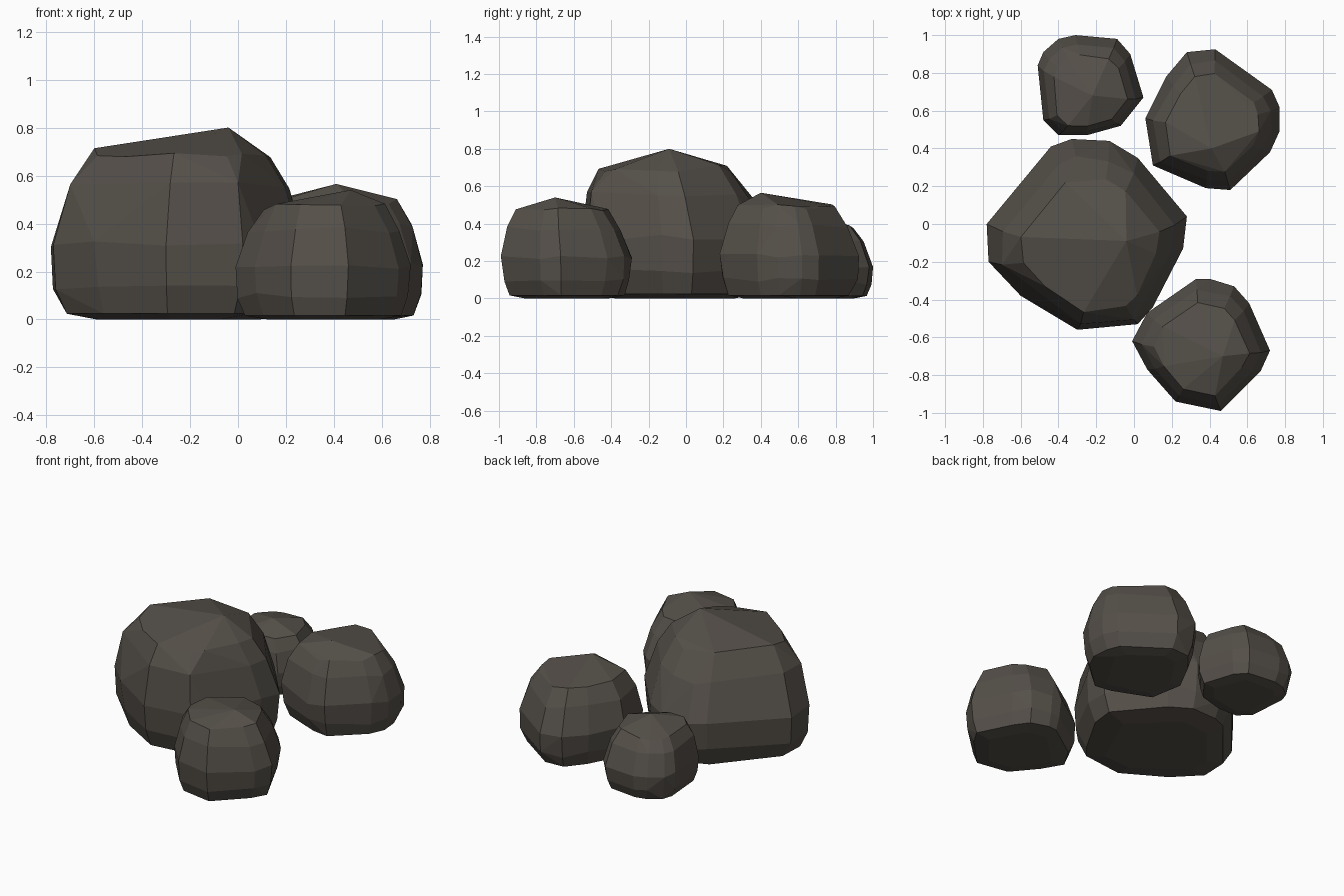
import bpy
import bmesh
import random
from math import radians
from mathutils import Vector

cube = bpy.data.objects.get("Cube")
if cube:
    bpy.data.objects.remove(cube, do_unlink=True)

random.seed(4)

# Single stone colour shared by all boulders
STONE = (0.09, 0.079, 0.066, 1.0)
stone = bpy.data.materials.new("dark_grey_brown_stone")
stone.use_nodes = True
stone.diffuse_color = STONE
shader = stone.node_tree.nodes["Principled BSDF"]
shader.inputs["Base Color"].default_value = STONE
shader.inputs["Roughness"].default_value = 0.9

# Shared boulder profile: height as a share of the total, outline scale
PROFILE = [(0, 0.65), (0.03, 0.88), (0.18, 0.97), (0.4, 1), (0.69, 0.87), (0.87, 0.7)]


def make_boulder(name, outline, peak, lean):
    """Hull a stack of scaled outlines up to an off-centre peak."""
    points = [Vector(p) for p in outline]
    low = Vector((min(p.x for p in points), min(p.y for p in points)))
    high = Vector((max(p.x for p in points), max(p.y for p in points)))
    centre = (low + high) / 2
    height = peak[2]

    bm = bmesh.new()
    bm.verts.new(peak)
    for share, scale in PROFILE:
        shift = Vector(lean) * max(0, share - 0.4)
        for p in points:
            # Slight unevenness chips the facets; the widest ring stays exact
            chip = 1 if scale == 1 else random.uniform(0.97, 1.02)
            spot = centre + shift + (p - centre) * scale * chip
            lift = random.uniform(-0.025, 0.025) if share > 0.1 else 0
            bm.verts.new((spot.x, spot.y, height * (share + lift)))

    hull = bmesh.ops.convex_hull(bm, input=bm.verts[:])
    spare = {g for g in hull["geom_interior"] + hull["geom_unused"]
             if isinstance(g, bmesh.types.BMVert)}
    bmesh.ops.delete(bm, geom=list(spare), context="VERTS")
    # Merge nearly level facets into broad chiselled planes
    bmesh.ops.dissolve_limit(bm, angle_limit=radians(7),
                             verts=bm.verts[:], edges=bm.edges[:])
    bmesh.ops.recalc_face_normals(bm, faces=bm.faces[:])

    mesh = bpy.data.meshes.new(name)
    bm.to_mesh(mesh)
    bm.free()
    mesh.materials.append(stone)
    boulder = bpy.data.objects.new(name, mesh)
    bpy.context.collection.objects.link(boulder)
    return boulder


# Large main boulder
make_boulder(
    "large_boulder",
    [(-0.78, 0), (-0.44, 0.41), (-0.33, 0.45), (-0.13, 0.44), (0.02, 0.35),
     (0.28, 0.04), (0.26, -0.13), (0.1, -0.44), (0.02, -0.53), (-0.3, -0.56),
     (-0.6, -0.38), (-0.77, -0.2)],
    peak=(-0.04, -0.09, 0.8), lean=(0.04, -0.11))

# Boulder at the back on the +x side
make_boulder(
    "back_left_boulder",
    [(0.06, 0.56), (0.17, 0.78), (0.28, 0.91), (0.43, 0.925), (0.73, 0.71),
     (0.77, 0.62), (0.77, 0.49), (0.72, 0.38), (0.51, 0.18), (0.38, 0.19),
     (0.1, 0.31)],
    peak=(0.41, 0.4, 0.565), lean=(0, -0.04))

# Boulder at the front on the +x side
make_boulder(
    "front_left_boulder",
    [(-0.01, -0.62), (0.07, -0.47), (0.33, -0.29), (0.4, -0.29), (0.53, -0.33),
     (0.61, -0.42), (0.72, -0.67), (0.67, -0.78), (0.46, -0.99), (0.22, -0.94),
     (0.07, -0.77)],
    peak=(0.47, -0.7, 0.54), lean=(0, -0.05))

# Small boulder at the back on the -x side
make_boulder(
    "small_back_boulder",
    [(-0.51, 0.84), (-0.48, 0.91), (-0.4, 0.98), (-0.31, 1), (-0.09, 0.98),
     (-0.02, 0.9), (0.05, 0.67), (-0.07, 0.52), (-0.25, 0.47), (-0.4, 0.47),
     (-0.48, 0.55)],
    peak=(-0.22, 0.68, 0.44), lean=(0, -0.06))
